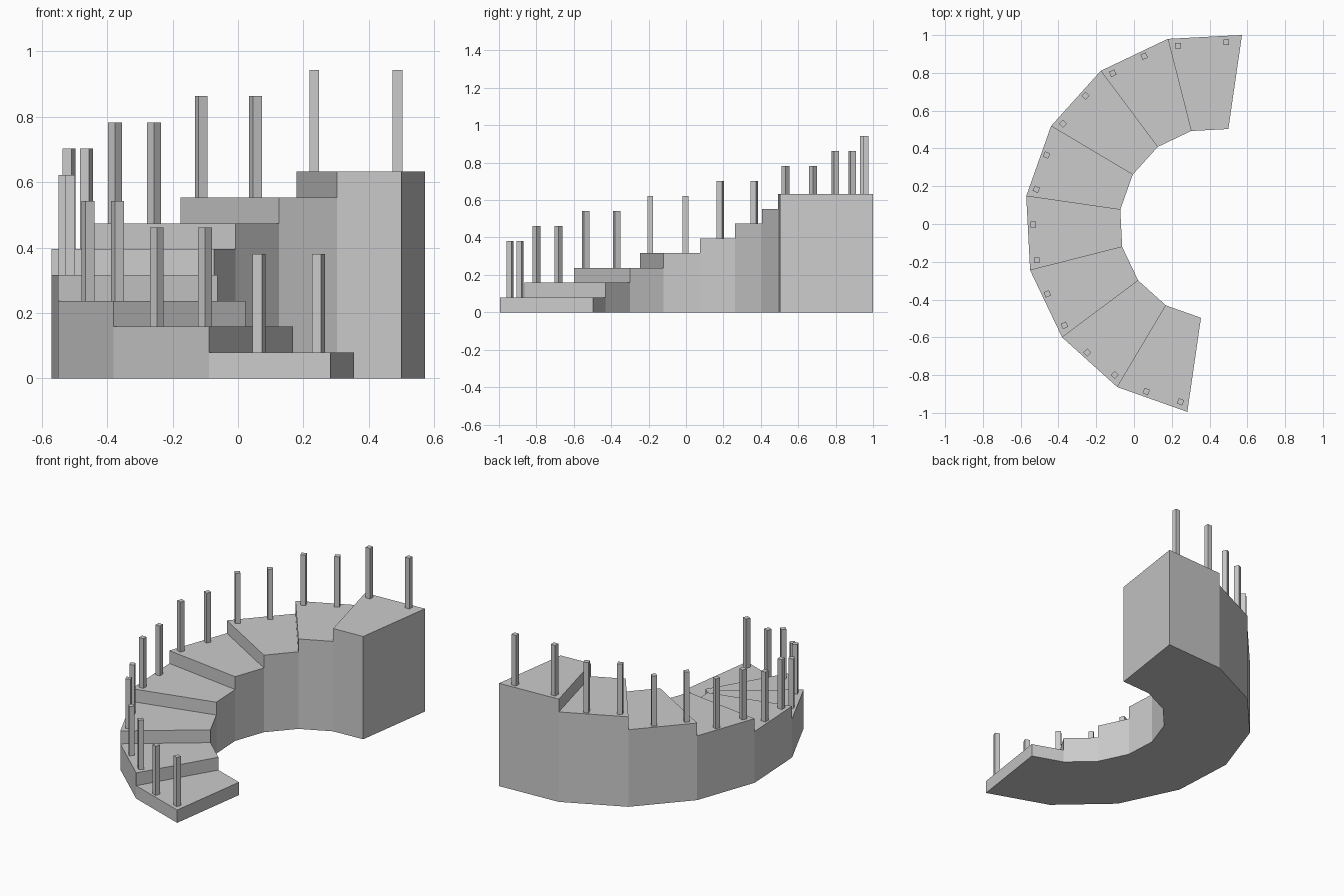
import bpy, bmesh
from math import cos, sin, radians

if "Cube" in bpy.data.objects:
    bpy.data.objects.remove(bpy.data.objects["Cube"])

CX, CY = 0.427, 0.003          # centre of the curve
R_IN, R_OUT = 0.505, 1.008
START, TURN, COUNT = 261.75, 22.5, 8
RISE, POST = 0.079, 0.03


def polar(r, deg):
    a = radians(deg)
    return CX + r * cos(a), CY + r * sin(a)


def prism(name, outline, z0, z1):
    """Upright prism from a plan outline."""
    bm = bmesh.new()
    face = bm.faces.new([bm.verts.new((x, y, z0)) for x, y in outline])
    top = bmesh.ops.extrude_face_region(bm, geom=[face])["geom"]
    for v in top:
        if isinstance(v, bmesh.types.BMVert):
            v.co.z = z1
    bmesh.ops.recalc_face_normals(bm, faces=bm.faces)
    mesh = bpy.data.meshes.new(name)
    bm.to_mesh(mesh)
    bm.free()
    obj = bpy.data.objects.new(name, mesh)
    bpy.context.collection.objects.link(obj)


def post(name, x, y, turn, z0, z1):
    """Square baluster turned to match its step."""
    h, c, s = POST / 2, cos(radians(turn)), sin(radians(turn))
    corners = [(-h, -h), (h, -h), (h, h), (-h, h)]
    prism(name, [(x + u * c - v * s, y + u * s + v * c) for u, v in corners], z0, z1)


for i in range(COUNT):
    a0 = START - i * TURN
    a1 = a0 - TURN
    top = RISE * (i + 1)
    # solid wedge-shaped step reaching the floor
    prism(f"step_{i + 1}", [polar(R_IN, a0), polar(R_OUT, a0),
                            polar(R_OUT, a1), polar(R_IN, a1)], 0, top)
    # two balusters near the outer edge, the last one set further along
    second = 15.4 if i == COUNT - 1 else 13.9
    if i == COUNT - 1:
        second = 17.9
    for j, off in enumerate((2.6, second)):
        x, y = polar(0.961, a0 - off)
        post(f"baluster_{i + 1}_{j + 1}", x, y, TURN * (COUNT - 1 - i),
             top, 0.381 + 0.0803 * i)
